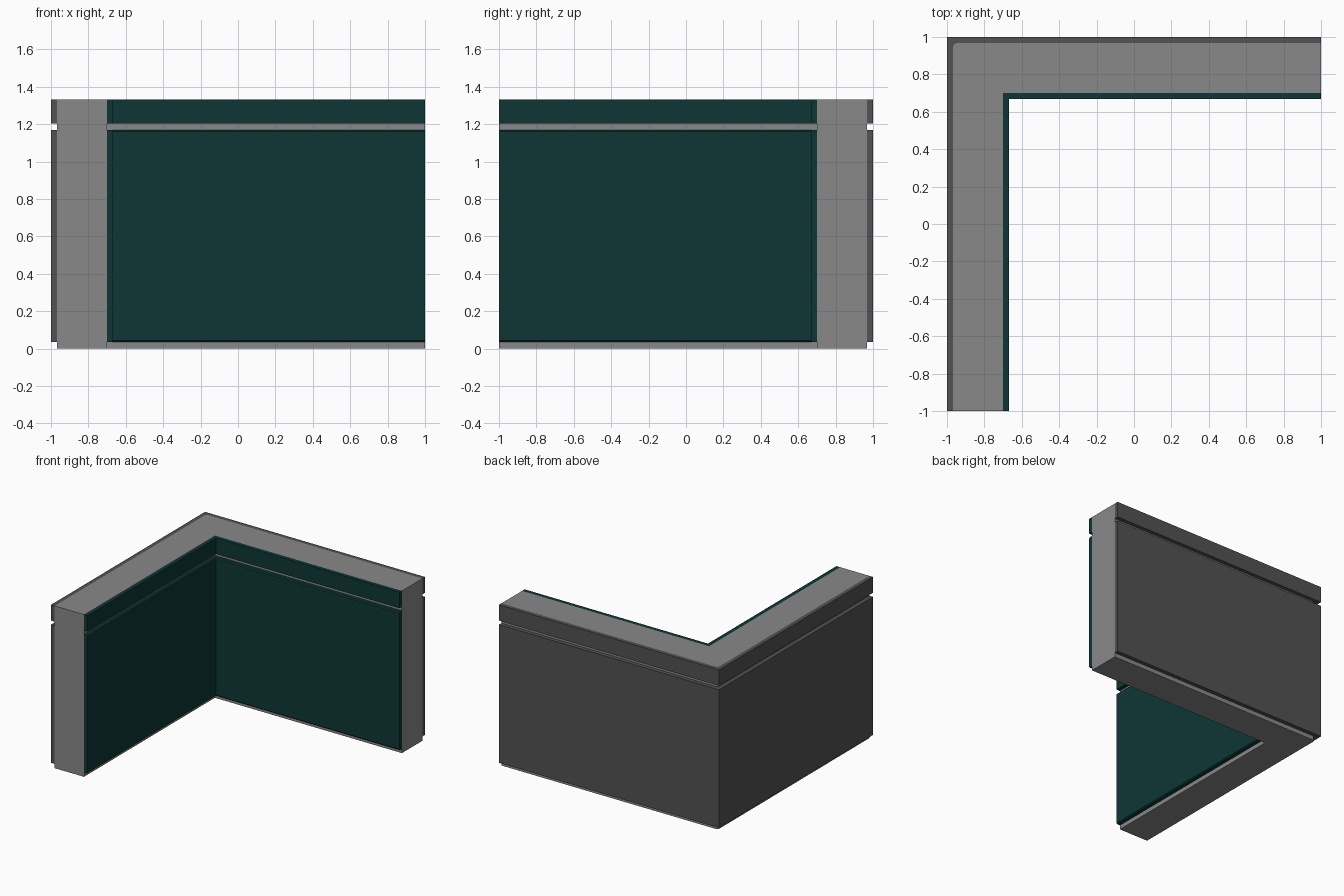
import bpy, bmesh

if "Cube" in bpy.data.objects:
    bpy.data.objects.remove(bpy.data.objects["Cube"])


def material(name, rgb):
    m = bpy.data.materials.new(name)
    m.diffuse_color = (*rgb, 1)
    m.use_nodes = True
    m.node_tree.nodes["Principled BSDF"].inputs["Base Color"].default_value = m.diffuse_color
    return m


GREY = material("mid grey", (0.25, 0.25, 0.25))
DARK = material("dark grey", (0.085, 0.085, 0.085))
TEAL = material("deep teal", (0.0045, 0.037, 0.037))

# Depths measured inward from the outer face of the corner wall
OUT, CORE_OUT, CORE_IN, INN = 0.0, 0.033, 0.30, 0.333
TOP = 1.333


def sweep(name, section, mat, round_depth=None):
    """Sweep a (depth, z) cross-section round the mitred corner."""
    bm = bmesh.new()
    rows = [[bm.verts.new(p) for p in ((-1 + d, -1, z),
                                       (-1 + d, 1 - d, z),
                                       (1, 1 - d, z))] for d, z in section]
    n = len(rows)
    for i in range(n):
        a, b = rows[i], rows[(i + 1) % n]
        for k in range(2):
            bm.faces.new((a[k], a[k + 1], b[k + 1], b[k]))
    bm.faces.new([r[0] for r in rows])
    bm.faces.new([r[2] for r in rows])
    # soften the vertical corner edge at the given depth
    if round_depth is not None:
        corner = [r[1] for r, s in zip(rows, section) if s[0] == round_depth]
        edges = [e for e in bm.edges if all(v in corner for v in e.verts)]
        bmesh.ops.bevel(bm, geom=edges, offset=0.02, segments=3,
                        profile=0.5, affect='EDGES')
    bmesh.ops.recalc_face_normals(bm, faces=bm.faces)
    me = bpy.data.meshes.new(name)
    bm.to_mesh(me)
    bm.free()
    me.materials.append(mat)
    ob = bpy.data.objects.new(name, me)
    bpy.context.collection.objects.link(ob)
    return ob


def box(d0, d1, z0, z1):
    return [(d0, z0), (d1, z0), (d1, z1), (d0, z1)]


# Structural core of the wall
sweep("wall_core", box(CORE_OUT, CORE_IN, 0, TOP), GREY, CORE_OUT)

# Outer cladding: main panel and top band, split by a groove
sweep("outer_panel", box(OUT, CORE_OUT, 0.035, 1.17), DARK, CORE_OUT)
sweep("outer_top_band", box(OUT, CORE_OUT, 1.203, TOP), DARK, CORE_OUT)

# Inner cladding: main panel with softened long edges, and top band
c = 0.008
sweep("inner_panel", [(CORE_IN, 0.035), (INN - c, 0.035), (INN, 0.035 + c),
                      (INN, 1.17 - c), (INN - c, 1.17), (CORE_IN, 1.17)], TEAL)
sweep("inner_top_band", box(CORE_IN, INN, 1.203, TOP), TEAL)
